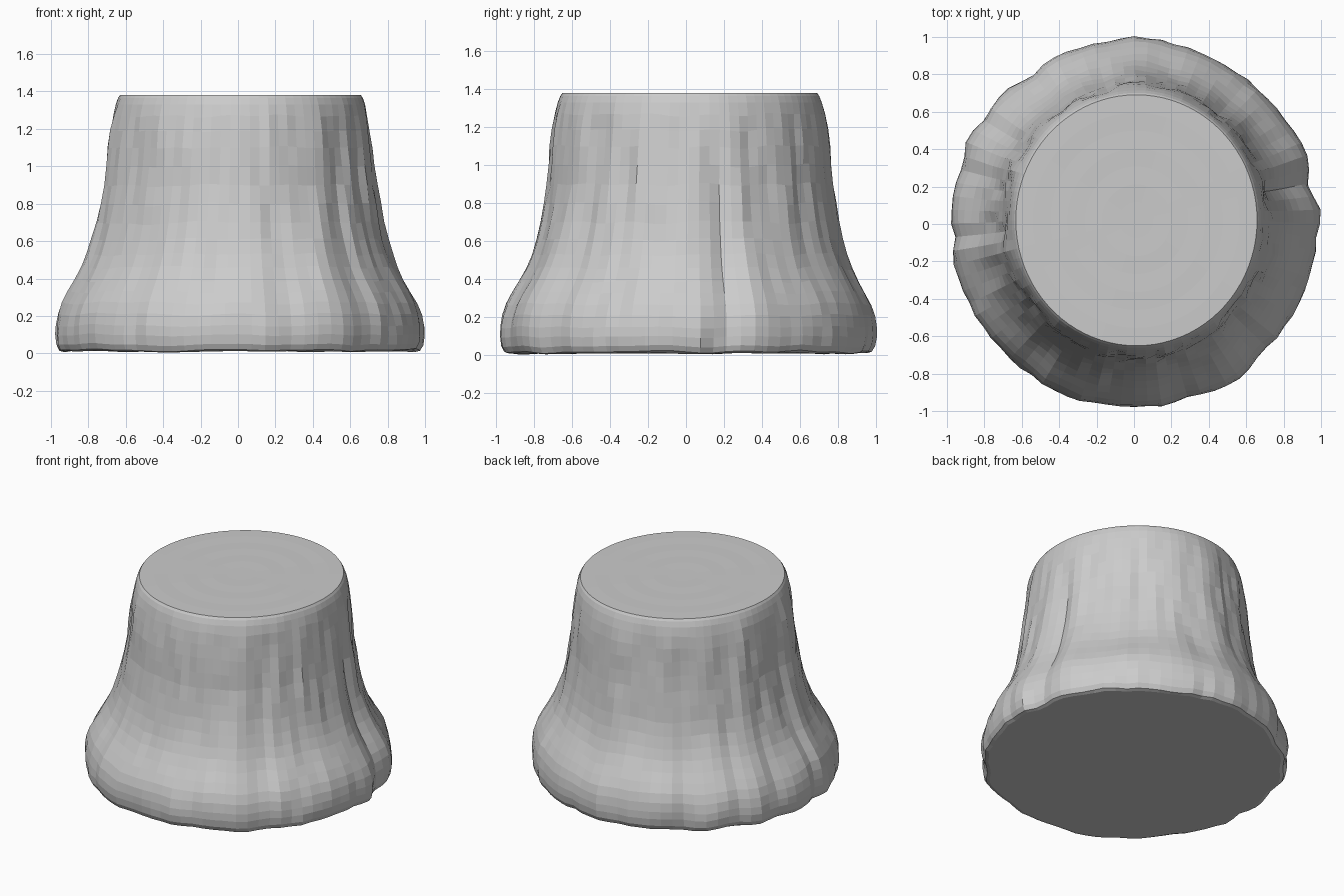
import bpy, bmesh
from math import cos, sin, pi, exp
from mathutils import Vector, noise

if "Cube" in bpy.data.objects:
    bpy.data.objects.remove(bpy.data.objects["Cube"])

SIDES = 84
TOP = 1.38
# flared trunk outline: (height, radius)
PROFILE = [(0.012, 0.935), (0.02, 0.957), (0.05, 0.973), (0.1, 0.98), (0.15, 0.978),
           (0.21, 0.967), (0.27, 0.945), (0.33, 0.912), (0.39, 0.876), (0.46, 0.838),
           (0.53, 0.808), (0.61, 0.782), (0.70, 0.76), (0.80, 0.742), (0.90, 0.725),
           (1.0, 0.714), (1.1, 0.704), (1.19, 0.694), (1.27, 0.682), (1.33, 0.668),
           (1.365, 0.655), (TOP, 0.645)]
# bark folds: (angle, depth, width, low end, high end), negative depth is a groove
FOLDS = [(12, -0.035, 4, 0.1, 0.9), (20, 0.02, 5, 0.0, 1.25), (3, 0.015, 5, 0.0, 0.9),
         (90, 0.02, 7, 0.0, 1.3), (155, 0.02, 5, 0.0, 1.2), (163, -0.02, 4, 0.0, 0.7),
         (184, -0.02, 4, 0.0, 1.0), (192, 0.015, 5, 0.0, 1.2), (222, -0.015, 4, 0.1, 1.0),
         (285, -0.015, 4, 0.0, 0.6), (305, 0.02, 5, 0.0, 0.6), (318, -0.015, 4, 0.0, 1.2),
         (335, -0.012, 4, 0.3, 1.3), (50, -0.015, 4, 0.2, 1.2), (125, -0.015, 4, 0.0, 1.1)]


def bark(angle, z):
    """Radial offset of the bark, fading towards the sawn top."""
    fade = min(1, (TOP - z) / 0.2)
    offset = 0.012 * noise.noise(Vector((5 * cos(angle), 5 * sin(angle), 1.2 * z)))
    offset += 0.014 * noise.noise(Vector((11 * cos(angle), 11 * sin(angle), 4 * z + 7)))
    for deg, depth, width, low, high in FOLDS:
        lean = 2 * sin(3 * z + deg)
        gap = (angle * 180 / pi - deg - lean + 180) % 360 - 180
        ends = min(1, max(0, (z - low + 0.2) / 0.2)) * min(1, max(0, (high + 0.3 - z) / 0.3))
        offset += depth * ends * exp(-(gap / width) ** 2)
    return min(offset, 0.02) * fade


bm = bmesh.new()


def ring(z, radius, rough):
    """One loop of the trunk; it leans back and grows deeper towards the top."""
    rise = z / TOP
    depth = 1 + 0.04 * rise
    verts = []
    for i in range(SIDES):
        a = 2 * pi * i / SIDES
        r = radius + (bark(a, z) if rough else 0)
        wobble = 0
        if rough and z < 1.3:
            wobble = min(0.02, z) * noise.noise(Vector((4 * cos(a), 4 * sin(a), 2 * z)))
        verts.append(bm.verts.new((r * cos(a) + 0.013 * rise,
                                   r * depth * sin(a) + 0.02 * rise, z + wobble)))
    return verts


def bridge(lower, upper):
    for i in range(SIDES):
        j = (i + 1) % SIDES
        bm.faces.new((lower[i], lower[j], upper[j], upper[i]))


# flat underside and bark wall
rings = [ring(z, r, True) for z, r in PROFILE]
bm.faces.new(list(reversed(rings[0])))

# sawn top with a faint uneven surface
for k in range(1, 7):
    rings.append(ring(TOP + 0.0015 * (k % 2), 0.645 * (1 - k / 7), False))
for lower, upper in zip(rings, rings[1:]):
    bridge(lower, upper)
bm.faces.new(rings[-1])

mesh = bpy.data.meshes.new("tree_stump")
bm.normal_update()
bm.to_mesh(mesh)
bm.free()
stump = bpy.data.objects.new("tree_stump", mesh)
bpy.context.collection.objects.link(stump)

# plain grey wood
grey = bpy.data.materials.new("plain_grey")
grey.use_nodes = True
colour = (0.6, 0.6, 0.6, 1)
grey.diffuse_color = colour
grey.node_tree.nodes["Principled BSDF"].inputs["Base Color"].default_value = colour
mesh.materials.append(grey)
